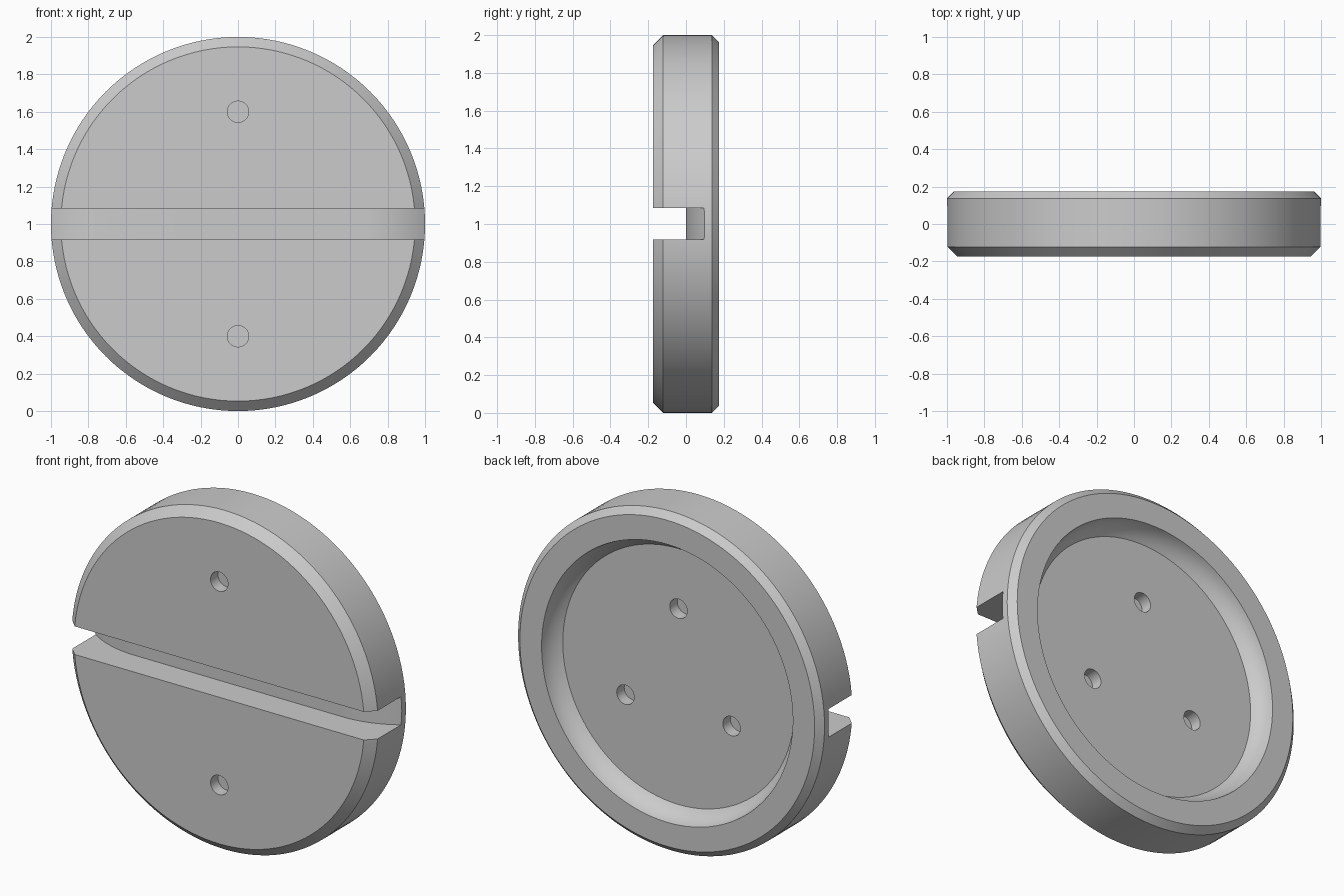
import bpy, bmesh
from math import sin, cos, pi, sqrt, radians
from mathutils import Matrix, Vector

if "Cube" in bpy.data.objects:
    bpy.data.objects.remove(bpy.data.objects["Cube"])

HALF = 0.175          # half thickness
SEAT = 0.07           # recess floor depth position
MID = 1.0             # height of the disc axis

grey = bpy.data.materials.new("plain_grey")
grey.use_nodes = True
grey.diffuse_color = (0.6, 0.6, 0.6, 1)
grey.node_tree.nodes["Principled BSDF"].inputs["Base Color"].default_value = grey.diffuse_color


def make_object(name, bm):
    bmesh.ops.recalc_face_normals(bm, faces=bm.faces)
    mesh = bpy.data.meshes.new(name)
    bm.to_mesh(mesh)
    bm.free()
    mesh.materials.append(grey)
    obj = bpy.data.objects.new(name, mesh)
    bpy.context.collection.objects.link(obj)
    return obj


def lathe(name, profile, steps=128):
    """Spin (radius, y) points around the y axis, capping both ends."""
    bm = bmesh.new()
    rings = [[bm.verts.new((r * cos(2 * pi * i / steps), y, MID + r * sin(2 * pi * i / steps)))
              for i in range(steps)] for r, y in profile]
    for a, b in zip(rings, rings[1:]):
        for i in range(steps):
            j = (i + 1) % steps
            bm.faces.new((a[i], a[j], b[j], b[i]))
    bm.faces.new(rings[0])
    bm.faces.new(rings[-1])
    return make_object(name, bm)


def hole_cutter(x, z, y_start, y_end, radius=0.057):
    bm = bmesh.new()
    place = Matrix.Translation((x, (y_start + y_end) / 2, z)) @ Matrix.Rotation(pi / 2, 4, 'X')
    bmesh.ops.create_cone(bm, cap_ends=True, segments=32, radius1=radius, radius2=radius,
                          depth=abs(y_end - y_start), matrix=place)
    return make_object("hole_cutter", bm)


def slot_cutter(z_low, z_high):
    """Slot whose floor is flat in the middle and curves deeper at both ends."""
    start, bend, reach, steps = 0.68, 0.57, 0.36, 14
    curve = []
    for i in range(steps + 1):
        dx = reach * i / steps
        curve.append((start + dx, bend - sqrt(bend * bend - dx * dx)))
    right = curve + [(start + reach, -0.3)]
    outline = right + [(-x, y) for x, y in reversed(right)]
    bm = bmesh.new()
    face = bm.faces.new([bm.verts.new((x, y, z_low)) for x, y in outline])
    top = bmesh.ops.extrude_face_region(bm, geom=[face])["geom"]
    bmesh.ops.translate(bm, vec=Vector((0, 0, z_high - z_low)),
                        verts=[v for v in top if isinstance(v, bmesh.types.BMVert)])
    return make_object("slot_cutter", bm)


# Concave recess wall, from the rear opening down to the seat
wall = []
for i in range(9):
    t = i / 8
    bow = 0.012 * 4 * t * (1 - t)
    wall.append((0.82 - 0.065 * t + bow * 0.85, HALF - (HALF - SEAT) * t - bow * 0.53))

# Disc with chamfered rims and the rear recess
disc = lathe("slotted_disc", [(0.947, -HALF), (1, -0.122), (1, 0.137), (0.962, HALF)] + wall)

# Cross slot, two blind holes in front, three blind holes in the recess
cutters = [slot_cutter(0.918, 1.084)]
for side in (1, -1):
    cutters.append(hole_cutter(0, MID + side * 0.6, -HALF - 0.05, -HALF + 0.07))
for k in range(3):
    angle = radians(90 + 120 * k)
    cutters.append(hole_cutter(0.4 * cos(angle), MID + 0.4 * sin(angle), SEAT + 0.05, SEAT - 0.07))

bpy.ops.object.select_all(action='DESELECT')
disc.select_set(True)
bpy.context.view_layer.objects.active = disc
for cutter in cutters:
    cutter.hide_render = True
    cut = disc.modifiers.new("cut", 'BOOLEAN')
    cut.operation = 'DIFFERENCE'
    cut.solver = 'EXACT'
    cut.object = cutter
    bpy.ops.object.modifier_apply(modifier=cut.name)
    bpy.data.objects.remove(cutter)

bpy.ops.object.shade_smooth_by_angle(angle=radians(25))
